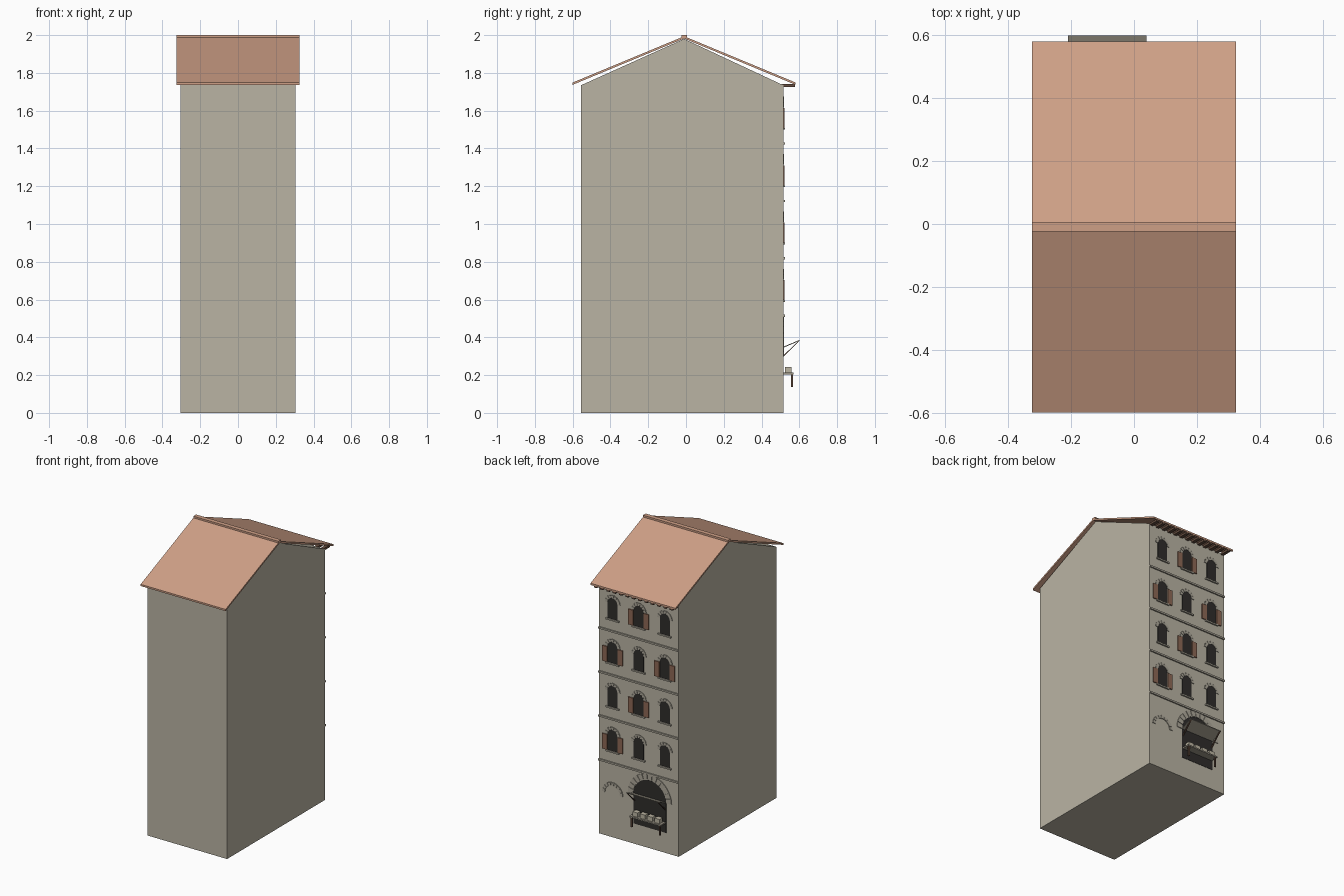
import bpy, bmesh, math

if "Cube" in bpy.data.objects:
    bpy.data.objects.remove(bpy.data.objects["Cube"])


def mat(name, r, g, b):
    m = bpy.data.materials.new(name)
    m.diffuse_color = (r, g, b, 1)
    m.use_nodes = True
    m.node_tree.nodes["Principled BSDF"].inputs["Base Color"].default_value = m.diffuse_color
    return m


PLASTER = mat("plaster", 0.49, 0.455, 0.37)
TILE = mat("roof tile", 0.62, 0.35, 0.24)
STONE = mat("stone trim", 0.42, 0.39, 0.32)
DARK = mat("dark opening", 0.028, 0.026, 0.024)
SHUTTER = mat("shutter wood", 0.27, 0.14, 0.09)
TIMBER = mat("dark timber", 0.13, 0.075, 0.05)
PLANK = mat("weathered plank", 0.34, 0.31, 0.25)
GOODS = mat("pale goods", 0.5, 0.46, 0.36)

WALL = 0.515  # plane of the street facade (faces +y)


def extrude(name, profiles, axis, a, b, material):
    """Extrude one or more 2D outlines along x (y,z outline) or y (x,z outline)."""
    bm = bmesh.new()
    for pts in profiles:
        place = (lambda p, t: (t, p[0], p[1])) if axis == "x" else (lambda p, t: (p[0], t, p[1]))
        va = [bm.verts.new(place(p, a)) for p in pts]
        vb = [bm.verts.new(place(p, b)) for p in pts]
        bm.faces.new(va)
        bm.faces.new(vb[::-1])
        for i in range(len(pts)):
            j = (i + 1) % len(pts)
            bm.faces.new((va[j], va[i], vb[i], vb[j]))
    bmesh.ops.recalc_face_normals(bm, faces=bm.faces)
    me = bpy.data.meshes.new(name)
    bm.to_mesh(me)
    bm.free()
    me.materials.append(material)
    ob = bpy.data.objects.new(name, me)
    bpy.context.collection.objects.link(ob)
    return ob


def rect(u0, u1, v0, v1):
    return [(u0, v0), (u1, v0), (u1, v1), (u0, v1)]


def box(name, x0, x1, y0, y1, z0, z1, material):
    return extrude(name, [rect(x0, x1, z0, z1)], "y", y0, y1, material)


def arched(cx, half, z0, spring, n=12):
    """Outline of a round-headed opening."""
    arc = [(cx + half * math.cos(math.pi * i / n), spring + half * math.sin(math.pi * i / n))
           for i in range(n + 1)]
    return [(cx - half, z0), (cx + half, z0)] + arc


def voussoirs(name, cx, cz, r0, r1, n, depth):
    """Ring of separate wedge stones over an arch."""
    wedges = []
    for i in range(n):
        a, b = math.pi * (i + 0.05) / n, math.pi * (i + 0.95) / n
        wedges.append([(cx + r * math.cos(t), cz + r * math.sin(t))
                       for r, t in ((r0, a), (r1, a), (r1, b), (r0, b))])
    extrude(name, wedges, "y", WALL - 0.005, WALL + depth, STONE)


# House body with gables
extrude("house_body", [[(-0.555, 0), (WALL, 0), (WALL, 1.735), (-0.01, 1.98), (-0.555, 1.735)]],
        "x", -0.305, 0.305, PLASTER)

# Two roof slopes and ridge cap
for name, y in (("roof_front", -0.60), ("roof_back", 0.58)):
    extrude(name, [[(y, 1.737), (y, 1.749), (-0.01, 1.994), (-0.01, 1.982)]],
            "x", -0.325, 0.325, TILE)
box("ridge_cap", -0.325, 0.325, -0.024, 0.006, 1.985, 2.0, TILE)

# Rafter tails under the street eave
N = 13
extrude("rafter_tails",
        [rect(x - 0.011, x + 0.011, 1.725, 1.74) for x in (-0.29 + 0.58 * i / (N - 1) for i in range(N))],
        "y", WALL - 0.01, 0.578, TIMBER)

# String courses between floors
for i in range(4):
    z = 0.514 + 0.304 * i
    box(f"string_course_{i}", -0.305, 0.305, WALL - 0.005, WALL + 0.009, z - 0.006, z + 0.006, STONE)

# Windows, with shutters on some of them
shuttered = {(0, 2), (1, 1), (2, 0), (2, 2), (3, 1)}
for row in range(4):
    z = 0.597 + 0.304 * row
    for col in range(3):
        cx, tag = -0.2 + 0.2 * col, f"{row}_{col}"
        extrude("window_" + tag, [arched(cx, 0.038, z, z + 0.108)], "y", WALL - 0.005, WALL + 0.002, DARK)
        voussoirs("window_arch_" + tag, cx, z + 0.108, 0.038, 0.058, 7, 0.004)
        box("sill_" + tag, cx - 0.05, cx + 0.05, WALL - 0.005, WALL + 0.01, z - 0.01, z, STONE)
        if (row, col) in shuttered:
            extrude("shutters_" + tag,
                    [rect(cx + s * 0.059 - 0.019, cx + s * 0.059 + 0.019, z, z + 0.106) for s in (-1, 1)],
                    "y", WALL - 0.002, WALL + 0.007, SHUTTER)

# Shop opening and blind door arch
SX = -0.085
extrude("shop_opening", [arched(SX, 0.125, 0.14, 0.345, 16)], "y", WALL - 0.005, WALL + 0.002, DARK)
voussoirs("shop_arch", SX, 0.345, 0.127, 0.167, 13, 0.005)
voussoirs("door_arch", 0.2, 0.30, 0.058, 0.08, 9, 0.005)

# Raised flap over the shop, held by two props
extrude("shop_flap", [[(WALL, 0.345), (0.6, 0.381), (0.6, 0.386), (WALL, 0.35)]], "x", SX - 0.125, SX + 0.125, PLANK)
for side in (-1, 1):
    x = SX + side * 0.117
    extrude("flap_prop", [[(WALL, 0.296), (0.597, 0.378), (0.597, 0.384), (WALL, 0.303)]],
            "x", x - 0.004, x + 0.004, TIMBER)

# Market table with goods
box("table_top", SX - 0.12, SX + 0.12, WALL, 0.57, 0.204, 0.213, PLANK)
for side in (-1, 1):
    x = SX + side * 0.108
    box("table_leg", x - 0.005, x + 0.005, 0.556, 0.566, 0.137, 0.205, TIMBER)
for i in range(4):
    x = SX - 0.084 + 0.056 * i
    box(f"goods_crate_{i}", x - 0.02, x + 0.02, WALL + 0.01, 0.558, 0.213, 0.243, GOODS)
